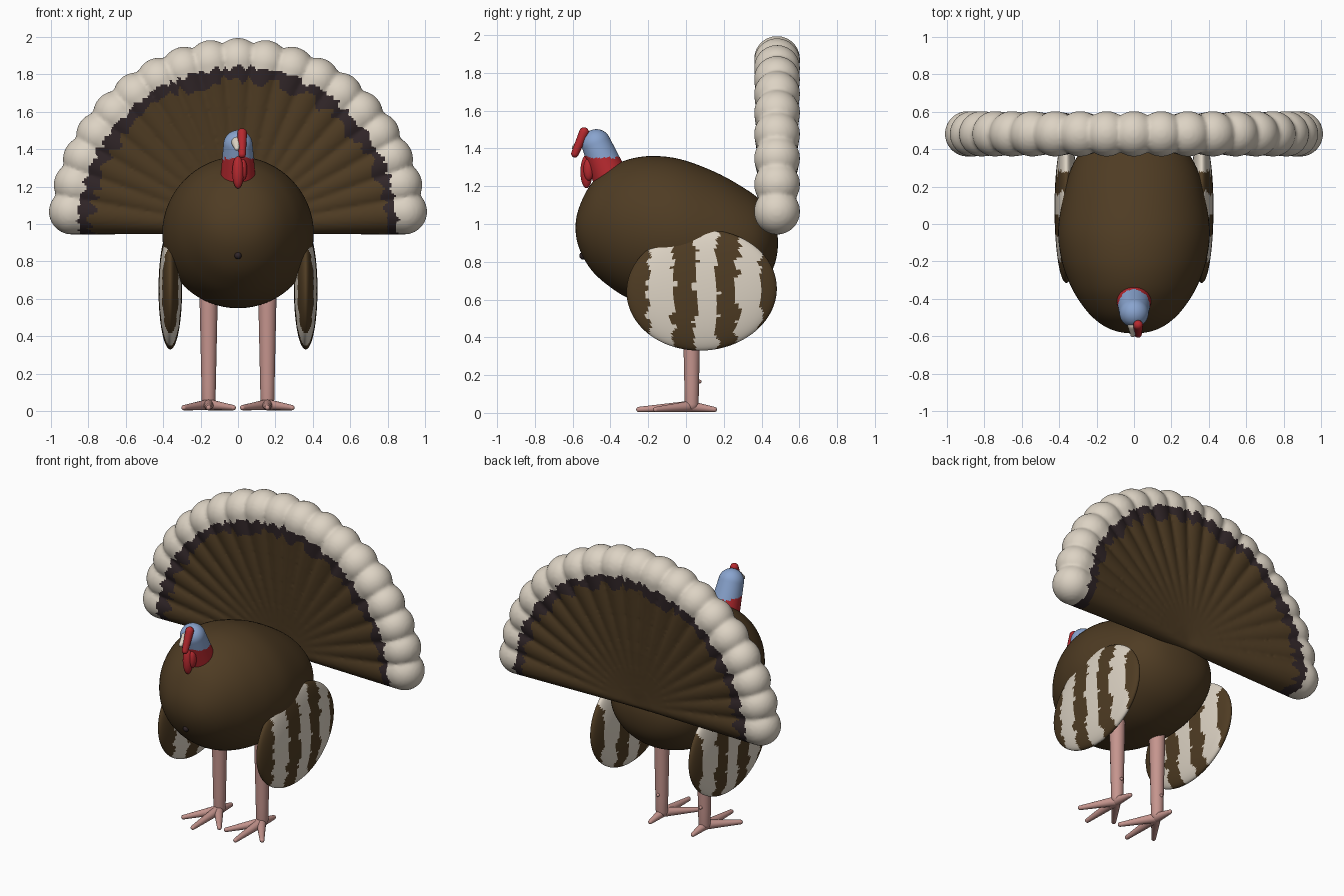
import bpy, bmesh, math, random
from mathutils import Vector, Matrix

if "Cube" in bpy.data.objects:
    bpy.data.objects.remove(bpy.data.objects["Cube"])

random.seed(4)
NOISE = [random.uniform(-1, 1) for _ in range(512)]


def material(name, rgb):
    m = bpy.data.materials.new(name)
    m.diffuse_color = (*rgb, 1)
    m.use_nodes = True
    m.node_tree.nodes["Principled BSDF"].inputs["Base Color"].default_value = m.diffuse_color
    return m


BROWN = material("brown feathers", (0.078, 0.045, 0.017))
CREAM = material("cream feathers", (0.72, 0.65, 0.55))
DARK = material("dark feathers", (0.030, 0.019, 0.021))
BLUE = material("blue skin", (0.25, 0.37, 0.62))
RED = material("red skin", (0.47, 0.022, 0.028))
PINK = material("pink legs", (0.56, 0.30, 0.27))


def noise(v):
    """Smooth one-dimensional noise in -1..1."""
    i = math.floor(v)
    f = v - i
    return NOISE[i % 512] * (1 - f) + NOISE[(i + 1) % 512] * f


def finish(name, bm, mats, rule=None):
    """Turn a bmesh into a smooth object; rule picks the material per face."""
    bmesh.ops.recalc_face_normals(bm, faces=bm.faces)
    me = bpy.data.meshes.new(name)
    bm.to_mesh(me)
    bm.free()
    ob = bpy.data.objects.new(name, me)
    bpy.context.collection.objects.link(ob)
    paint(ob, mats, rule)
    return ob


def paint(ob, mats, rule=None):
    ob.data.materials.clear()
    for m in mats:
        ob.data.materials.append(m)
    for p in ob.data.polygons:
        p.use_smooth = True
        p.material_index = rule(p.center) if rule else 0


def loft(bm, rings, start, end):
    """Skin a list of rings and close both ends at a point."""
    vr = [[bm.verts.new(p) for p in r] for r in rings]
    n = len(vr[0])
    a, b = bm.verts.new(start), bm.verts.new(end)
    for i in range(n):
        j = (i + 1) % n
        bm.faces.new((a, vr[0][j], vr[0][i]))
        bm.faces.new((b, vr[-1][i], vr[-1][j]))
        for r, s in zip(vr, vr[1:]):
            bm.faces.new((r[i], r[j], s[j], s[i]))


def capsule(bm, p, q, r1, r2, n=20, caps=6, mids=6):
    """Tapered rod with rounded ends, from p (radius r1) to q (radius r2)."""
    p, q = Vector(p), Vector(q)
    d = (q - p).normalized()
    u = d.orthogonal().normalized()
    v = d.cross(u)
    st = []
    for k in range(1, caps + 1):
        a = math.pi / 2 * k / caps
        st.append((p - d * r1 * math.cos(a), r1 * math.sin(a)))
    for k in range(1, mids):
        st.append((p.lerp(q, k / mids), r1 + (r2 - r1) * k / mids))
    for k in range(caps, 0, -1):
        a = math.pi / 2 * k / caps
        st.append((q + d * r2 * math.cos(a), r2 * math.sin(a)))
    rings = [[c + r * (u * math.cos(t) + v * math.sin(t))
              for t in (2 * math.pi * i / n for i in range(n))] for c, r in st]
    loft(bm, rings, p - d * r1, q + d * r2)


def ellipsoid(bm, centre, radii, tilt=0, seg=24, rings=16):
    mat = (Matrix.Translation(centre) @ Matrix.Rotation(tilt, 4, 'X')
           @ Matrix.Diagonal((*radii, 1)))
    bmesh.ops.create_uvsphere(bm, u_segments=seg, v_segments=rings, radius=1, matrix=mat)


# Body: egg lofted along y; stations are (y, top z, bottom z, half width)
S = [(-0.585, 0.98, 0.98, 0), (-0.565, 1.09, 0.87, 0.12), (-0.50, 1.215, 0.755, 0.22),
     (-0.40, 1.30, 0.665, 0.30), (-0.30, 1.343, 0.605, 0.352), (-0.18, 1.36, 0.567, 0.39),
     (-0.03, 1.343, 0.55, 0.405), (0.15, 1.277, 0.56, 0.378), (0.30, 1.195, 0.61, 0.335),
     (0.40, 1.12, 0.68, 0.27), (0.465, 1.02, 0.775, 0.16), (0.487, 0.90, 0.90, 0)]


def flipped(s):
    return (s[0], s[2], s[1], -s[3])


P = [Vector(s) for s in [flipped(S[1])] + S + [flipped(S[-2])]]
path = []
for i in range(1, len(P) - 2):
    for k in range(5):
        t = k / 5
        a, b, c, d = P[i - 1:i + 3]
        path.append(0.5 * (2 * b + (c - a) * t + (2 * a - 5 * b + 4 * c - d) * t * t
                           + (3 * b - a - 3 * c + d) * t ** 3))
bm = bmesh.new()
rings = []
for y, top, bot, w in path[1:]:
    rings.append([Vector((w * math.cos(t), y, (top + bot) / 2 + (top - bot) / 2 * math.sin(t)))
                  for t in (2 * math.pi * i / 64 for i in range(64))])
loft(bm, rings, (0, -0.585, 0.98), (0, 0.487, 0.90))
finish("body", bm, [BROWN])

# Tail fan: tapered feathers merged into one skin, then banded by radius
HUB = Vector((0, 0.482, 0.98))
bm = bmesh.new()
COUNT = 19
for i in range(COUNT):
    a = math.radians(5.5 + 169 * i / (COUNT - 1))
    tip = HUB + Vector((math.cos(a), 0, math.sin(a))) * 0.893
    capsule(bm, HUB, tip, 0.035, 0.122, n=32, caps=10)
tail = finish("tail_fan", bm, [BROWN])
mod = tail.modifiers.new("merge", 'REMESH')
mod.mode = 'VOXEL'
mod.voxel_size = 0.012
mod = tail.modifiers.new("soften", 'SMOOTH')
mod.iterations = 2
merged = bpy.data.meshes.new_from_object(tail.evaluated_get(bpy.context.evaluated_depsgraph_get()))
tail.modifiers.clear()
tail.data = merged


def tail_bands(c):
    x, z = c.x - HUB.x, c.z - HUB.z
    r, a = math.hypot(x, z), math.atan2(z, x)
    if r > 0.855 + 0.018 * noise(a * 40 + 100):
        return 1
    return 2 if r > 0.785 + 0.035 * noise(a * 30 + 300) else 0


paint(tail, [BROWN, CREAM, DARK], tail_bands)


# Wings: flat ellipsoids with ragged upright stripes
def wing_stripes(c):
    for k, (lo, hi) in enumerate(((-0.20, -0.065), (0.05, 0.165), (0.275, 0.39))):
        if (lo + 0.02 * noise(c.z * 35 + 50 * k + 7) < c.y
                < hi + 0.02 * noise(c.z * 35 + 50 * k + 30)):
            return 1
    return 0


for side, label in ((-1, "left"), (1, "right")):
    bm = bmesh.new()
    ellipsoid(bm, (side * 0.362, 0.083, 0.65), (0.063, 0.398, 0.32), 0.06, 96, 72)
    finish(label + "_wing", bm, [BROWN, CREAM], wing_stripes)

    # Leg with spur and four toes
    x = side * 0.157
    bm = bmesh.new()
    capsule(bm, (x, 0.03, 0.05), (x, 0.03, 0.64), 0.037, 0.05)
    capsule(bm, (x, 0.05, 0.175), (x, 0.072, 0.17), 0.014, 0.01, n=12)
    for tx, ty in ((0, -0.25), (0.132, -0.16), (-0.132, -0.16), (0, 0.15)):
        capsule(bm, (x, 0.02, 0.038), (x + tx, ty, 0.022), 0.03, 0.014, n=16)
    for v in bm.verts:
        v.co.z = max(v.co.z, 0.004) - 0.004
    finish(label + "_leg", bm, [PINK])

# Head and neck: red below, blue above
bm = bmesh.new()
capsule(bm, (0, -0.39, 1.22), (0, -0.475, 1.424), 0.097, 0.078, n=40, caps=12, mids=30)
finish("head_and_neck", bm, [BLUE, RED],
       lambda c: 1 if c.z < 1.352 + 0.008 * noise(math.atan2(c.x, c.y + 0.43) * 6 + 60) else 0)

# Beak
bm = bmesh.new()
capsule(bm, (-0.006, -0.54, 1.435), (-0.006, -0.592, 1.405), 0.03, 0.013, n=16)
finish("beak", bm, [CREAM])

# Snood hanging over the beak, and throat wattle
bm = bmesh.new()
capsule(bm, (0.022, -0.54, 1.486), (0.022, -0.588, 1.372), 0.026, 0.02, n=16)
finish("snood", bm, [RED])
bm = bmesh.new()
ellipsoid(bm, (0, -0.527, 1.277), (0.031, 0.032, 0.088))
ellipsoid(bm, (0.025, -0.515, 1.29), (0.024, 0.028, 0.06))
finish("wattle", bm, [RED])

# Small chest tuft
bm = bmesh.new()
ellipsoid(bm, (0, -0.545, 0.832), (0.019, 0.02, 0.02))
finish("chest_tuft", bm, [DARK])
